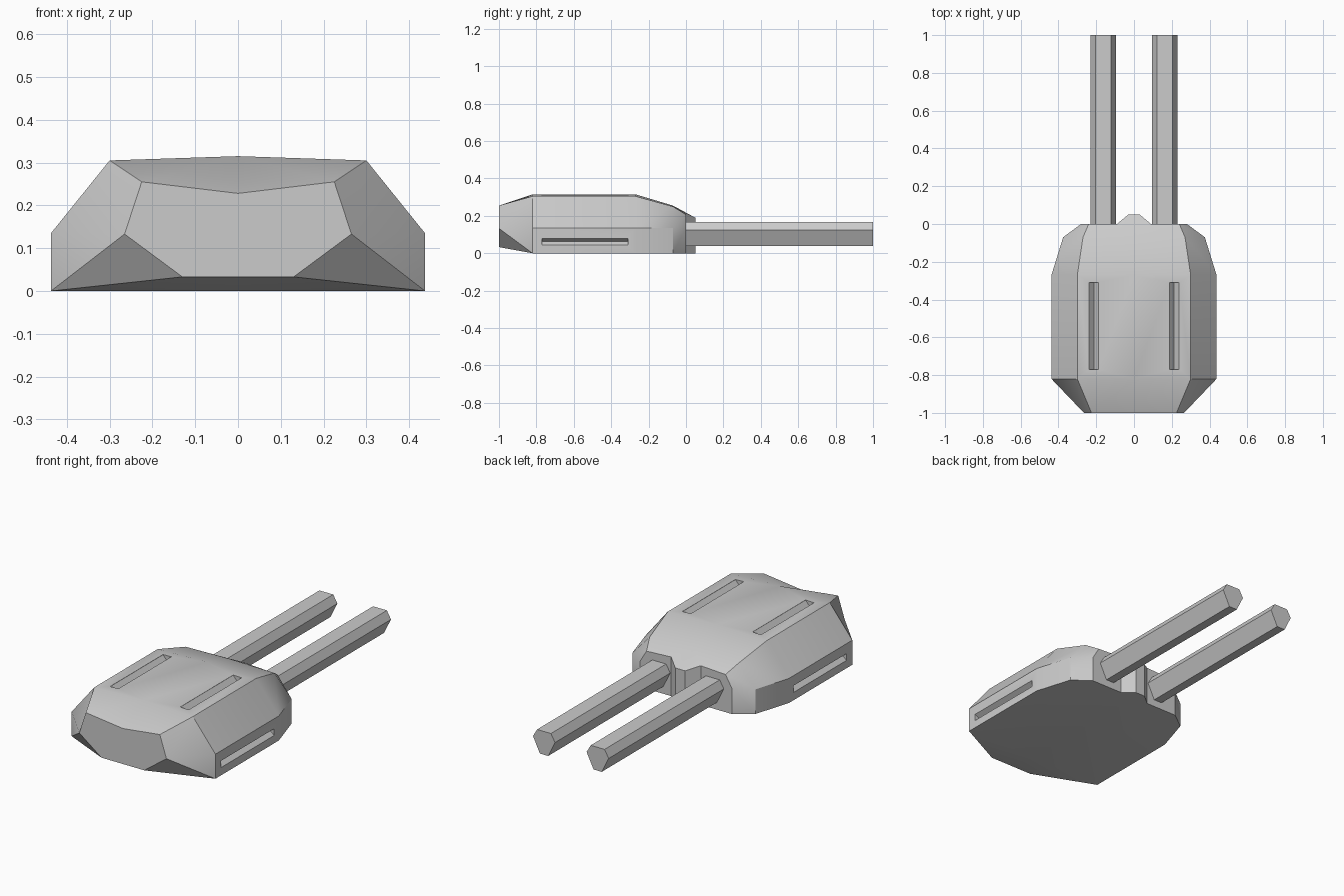
import bpy
import bmesh

cube = bpy.data.objects.get("Cube")
if cube:
    bpy.data.objects.remove(cube, do_unlink=True)

# One plain grey for the whole turret
grey = bpy.data.materials.new("armour_grey")
grey.use_nodes = True
grey.diffuse_color = (0.6, 0.6, 0.6, 1)
grey.node_tree.nodes["Principled BSDF"].inputs["Base Color"].default_value = (0.6, 0.6, 0.6, 1)


def make_object(name, bm):
    bmesh.ops.remove_doubles(bm, verts=bm.verts, dist=0.0005)
    bmesh.ops.recalc_face_normals(bm, faces=bm.faces)
    mesh = bpy.data.meshes.new(name)
    bm.to_mesh(mesh)
    bm.free()
    mesh.materials.append(grey)
    obj = bpy.data.objects.new(name, mesh)
    bpy.context.collection.objects.link(obj)
    return obj


def add_prism(bm, profile, y0, y1):
    """Extrude an x/z profile along y."""
    ends = [[bm.verts.new((x, y, z)) for x, z in profile] for y in (y0, y1)]
    bm.faces.new(ends[0])
    bm.faces.new(ends[1])
    n = len(profile)
    for i in range(n):
        j = (i + 1) % n
        bm.faces.new((ends[0][i], ends[0][j], ends[1][j], ends[1][i]))


# Armoured housing: one half as named corners, then mirrored
# Letters: f floor centre, b bottom edge, m mid edge, s shoulder, c crown
# Numbers: stations from the back (1) to the front (5)
corners = {
    "f1": (0, -1, .033), "b1": (.13, -1, .033), "m1": (.265, -1, .133),
    "s1": (.225, -1, .255), "c1": (0, -1, .228),
    "f2": (0, -.82, 0), "b2": (.437, -.82, 0), "m2": (.437, -.82, .135),
    "s2": (.3, -.82, .305), "c2": (0, -.82, .315),
    "b3": (.437, -.27, 0), "m3": (.437, -.27, .135),
    "s3": (.3, -.27, .305), "c3": (0, -.27, .315),
    "b4": (.375, -.07, 0), "m4": (.375, -.07, .135),
    "s4": (.27, -.07, .25), "c4": (0, -.07, .255),
    "b5": (.28, 0, 0), "m5": (.28, 0, .14), "s5": (.24, 0, .207),
    # Nose between the two guns
    "nb": (.09, 0, 0), "nt": (.09, 0, .215), "pb": (.03, .05, 0),
    "pt": (.03, .05, .19), "f5": (0, .05, 0), "c5": (0, .05, .19),
}
panels = [
    "f1 b1 m1 s1 c1", "f1 b1 b2 f2", "b1 m1 b2", "m1 m2 b2",
    "m1 s1 s2 m2", "s1 c1 c2 s2",
    "b2 m2 m3 b3", "m2 s2 s3 m3", "s2 c2 c3 s3",
    "b3 m3 m4 b4", "m3 s3 s4 m4", "s3 c3 c4 s4",
    "b4 m4 m5 b5", "m4 s4 s5 m5", "s4 c4 nt s5", "c4 c5 pt nt",
    "b5 m5 s5 nt nb", "nb nt pt pb", "pb pt c5 f5",
    "f2 b2 b3 b4 b5 nb pb f5",
]
bm = bmesh.new()
for side in (1, -1):
    verts = {k: bm.verts.new((side * x, y, z)) for k, (x, y, z) in corners.items()}
    for panel in panels:
        bm.faces.new([verts[k] for k in panel.split()])
housing = make_object("turret_housing", bm)

# V-shaped grooves cut in the roof and the sides
roof_groove = [(.188, .34), (.188, .308), (.213, .278), (.239, .306), (.239, .34)]
side_groove = [(.46, .043), (.437, .043), (.412, .064), (.437, .08), (.46, .08)]
bm = bmesh.new()
for side in (1, -1):
    for groove in (roof_groove, side_groove):
        add_prism(bm, [(side * x, z) for x, z in groove], -.77, -.31)
cutter = make_object("groove_cutter", bm)
cutter.hide_render = True

boolean = housing.modifiers.new("grooves", "BOOLEAN")
boolean.operation = "DIFFERENCE"
boolean.solver = "EXACT"
boolean.object = cutter
bpy.context.view_layer.objects.active = housing
housing.select_set(True)
bpy.ops.object.modifier_apply(modifier=boolean.name)
bpy.data.objects.remove(cutter, do_unlink=True)
bpy.ops.object.shade_smooth_by_angle()

# Gun barrels: triangular bars with cut corners
bar = [(-.042, .168), (.042, .168), (.067, .125), (.025, .04), (-.025, .04), (-.067, .125)]
for name, side in (("left_barrel", 1), ("right_barrel", -1)):
    bm = bmesh.new()
    add_prism(bm, [(side * .163 + x, z) for x, z in bar], -.05, 1)
    make_object(name, bm)
